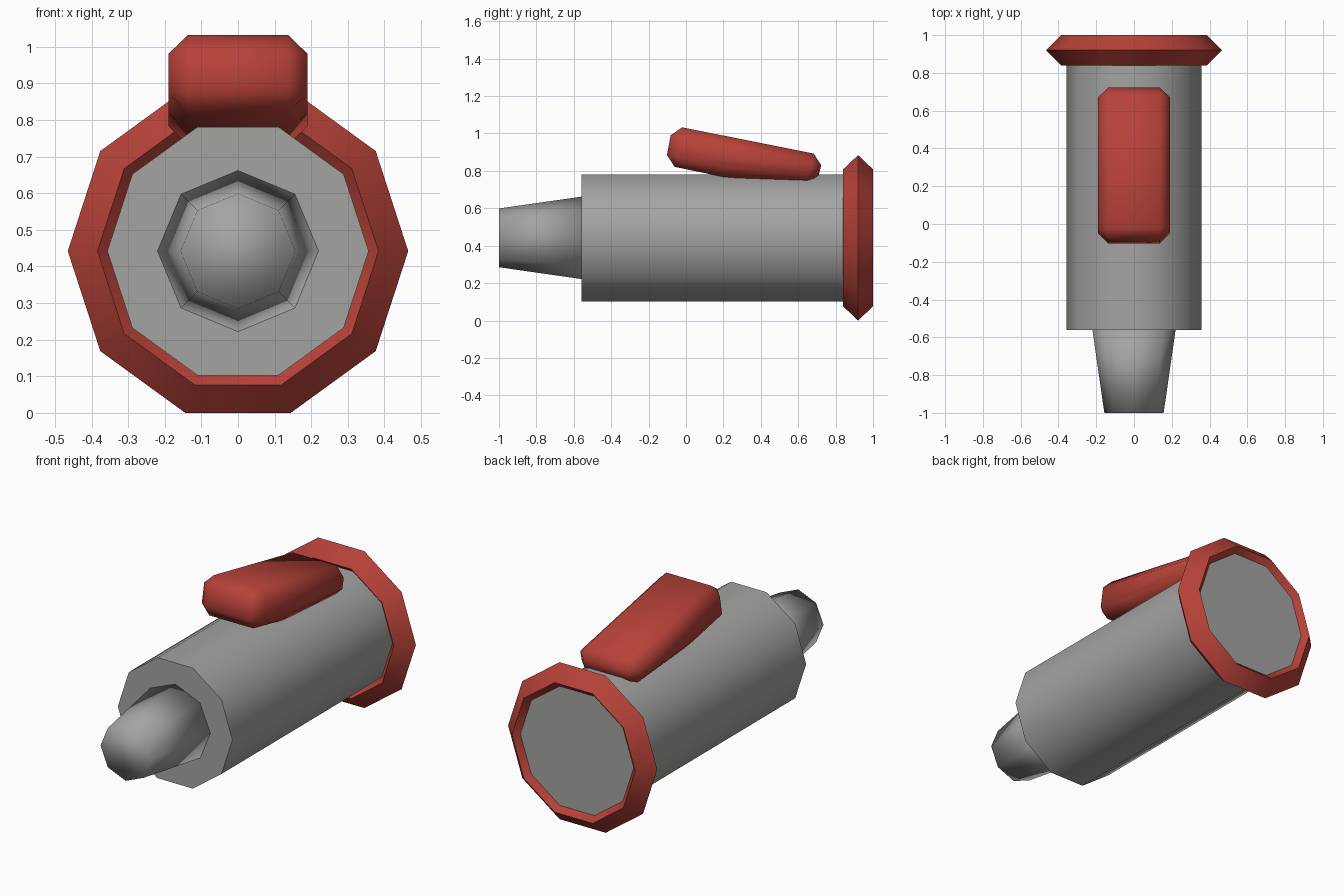
import bpy
import bmesh
from math import cos, sin, pi, radians

if "Cube" in bpy.data.objects:
    bpy.data.objects.remove(bpy.data.objects["Cube"], do_unlink=True)

AXIS_Z = 0.442  # height of the barrel axis


def material(name, rgb):
    mat = bpy.data.materials.new(name)
    mat.use_nodes = True
    colour = (*rgb, 1)
    mat.diffuse_color = colour
    mat.node_tree.nodes["Principled BSDF"].inputs["Base Color"].default_value = colour
    return mat


def finish(bm, name, mat, angle):
    """Turn a bmesh into a smooth-shaded object; edges above angle stay sharp."""
    bmesh.ops.recalc_face_normals(bm, faces=bm.faces)
    mesh = bpy.data.meshes.new(name)
    bm.to_mesh(mesh)
    bm.free()
    mesh.materials.append(mat)
    obj = bpy.data.objects.new(name, mesh)
    bpy.context.collection.objects.link(obj)
    bpy.ops.object.select_all(action="DESELECT")
    obj.select_set(True)
    bpy.context.view_layer.objects.active = obj
    bpy.ops.object.shade_smooth_by_angle(angle=radians(angle))
    return obj


def lathe(name, profile, sides, mat, angle, closed=False):
    """Spin (radius, y) points around the barrel axis; cap the ends unless closed."""
    bm = bmesh.new()
    rings = []
    for r, y in profile:
        turns = [2 * pi * i / sides for i in range(sides)]
        rings.append([bm.verts.new((r * cos(t), y, AXIS_Z + r * sin(t))) for t in turns])
    pairs = list(zip(rings, rings[1:]))
    if closed:
        pairs.append((rings[-1], rings[0]))
    else:
        bm.faces.new(rings[0])
        bm.faces.new(rings[-1])
    for a, b in pairs:
        for i in range(sides):
            j = (i + 1) % sides
            bm.faces.new((a[i], a[j], b[j], b[i]))
    return finish(bm, name, mat, angle)


grey = material("metal_grey", (0.37, 0.37, 0.36))
red = material("warm_red", (0.47, 0.054, 0.04))

# Barrel and rounded-looking tapered nose
lathe("barrel", [(0.357, -0.56), (0.357, 0.97)], 10, grey, 50)
lathe("nose", [(0.157, -1.0), (0.22, -0.56)], 8, grey, 180)

# Diamond-section collar around the rear end
collar_r, collar_y, half = 0.384, 0.92, 0.081
lathe("rear_collar",
      [(collar_r + half * cos(k * pi / 2), collar_y + half * sin(k * pi / 2)) for k in range(4)],
      10, red, 50, closed=True)

# Sloping bevelled block on top: side outline (y, z) extruded across x
outline = [(-0.072, 1.043), (0.735, 0.882), (0.698, 0.727), (0.2, 0.768), (-0.112, 0.832)]
bm = bmesh.new()
left, right = ([bm.verts.new((x, y, z)) for y, z in outline] for x in (0.19, -0.19))
bm.faces.new(left)
bm.faces.new(right)
for i in range(len(outline)):
    j = (i + 1) % len(outline)
    bm.faces.new((left[i], left[j], right[j], right[i]))
bmesh.ops.recalc_face_normals(bm, faces=bm.faces)
hard_edges = [e for e in bm.edges if e.calc_face_angle() > radians(30)]
bmesh.ops.bevel(bm, geom=hard_edges, offset=0.053, offset_type="OFFSET",
                segments=1, profile=0.5, affect="EDGES")
finish(bm, "top_block", red, 180)
